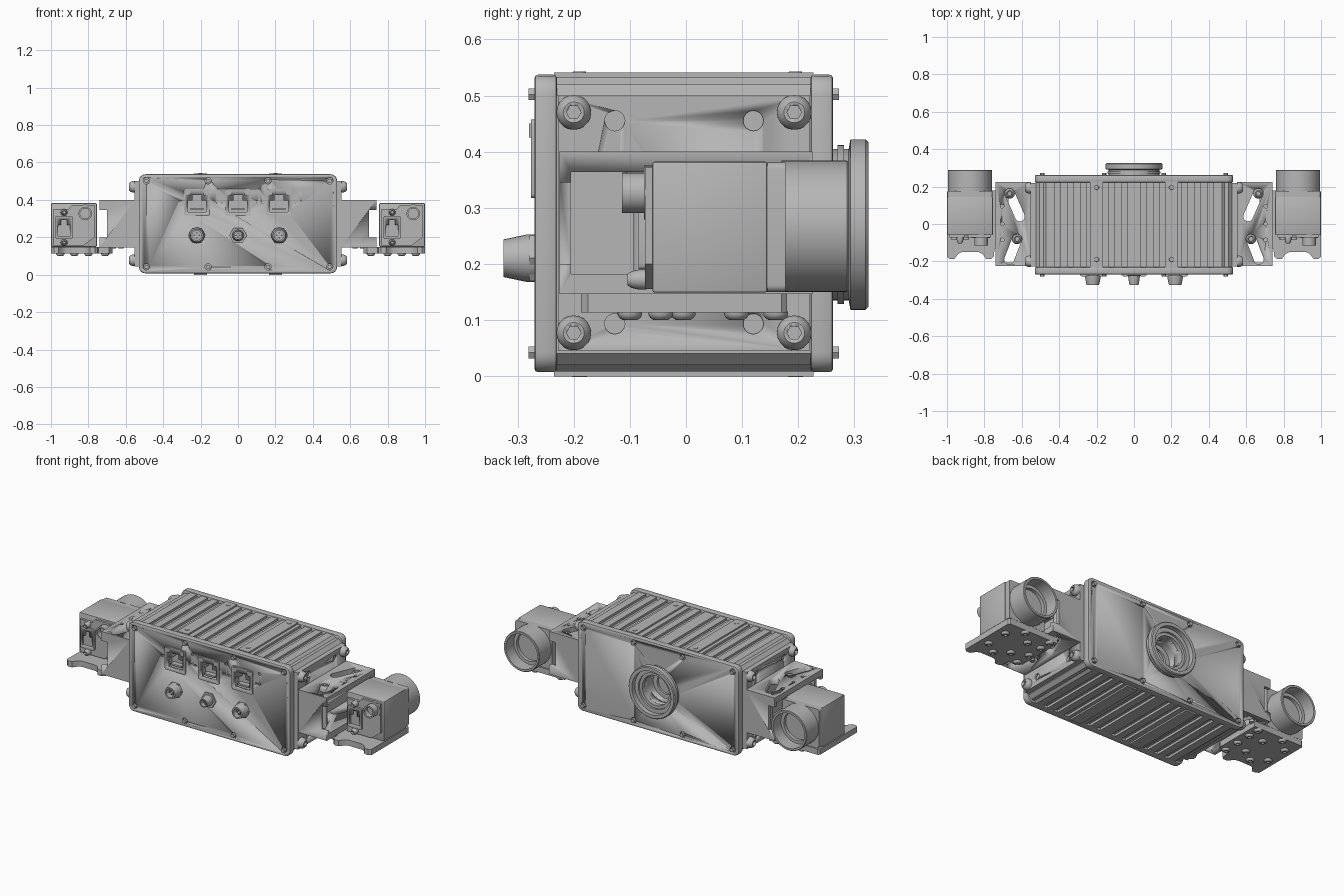
import bpy, bmesh, math
from mathutils import Vector

if "Cube" in bpy.data.objects:
    bpy.data.objects.remove(bpy.data.objects["Cube"])

grey = bpy.data.materials.new("machined grey")
grey.use_nodes = True
GREY = (0.47, 0.47, 0.47, 1)
grey.diffuse_color = GREY
grey.node_tree.nodes["Principled BSDF"].inputs["Base Color"].default_value = GREY

# Maps (u, v, along-axis) to world space
PLACE = {"x": lambda u, v, w: Vector((w, u, v)),
         "y": lambda u, v, w: Vector((u, w, v)),
         "z": lambda u, v, w: Vector((u, v, w))}


def finish(name, bm, bevel=0.0):
    bmesh.ops.remove_doubles(bm, verts=bm.verts, dist=1e-6)
    bmesh.ops.recalc_face_normals(bm, faces=bm.faces)
    mesh = bpy.data.meshes.new(name)
    bm.to_mesh(mesh)
    bm.free()
    mesh.materials.append(grey)
    ob = bpy.data.objects.new(name, mesh)
    bpy.context.collection.objects.link(ob)
    bpy.ops.object.select_all(action="DESELECT")
    bpy.context.view_layer.objects.active = ob
    ob.select_set(True)
    if bevel:
        mod = ob.modifiers.new("bevel", "BEVEL")
        mod.width, mod.segments, mod.limit_method = bevel, 2, "ANGLE"
        mod.angle_limit = math.radians(40)
        bpy.ops.object.modifier_apply(modifier="bevel")
    bpy.ops.object.shade_smooth_by_angle(angle=math.radians(32))
    return ob


def prism(name, pts, axis, a, b, bevel=0.0):
    bm = bmesh.new()
    ends = [[bm.verts.new(PLACE[axis](u, v, w)) for u, v in pts] for w in (a, b)]
    for ring in ends:
        bm.faces.new(ring)
    n = len(pts)
    for i in range(n):
        j = (i + 1) % n
        bm.faces.new((ends[0][i], ends[0][j], ends[1][j], ends[1][i]))
    return finish(name, bm, bevel)


def rect(u0, u1, v0, v1, r=0.0, steps=4):
    u0, u1 = sorted((u0, u1))
    if not r:
        return [(u0, v0), (u1, v0), (u1, v1), (u0, v1)]
    centres = ((u1 - r, v1 - r), (u0 + r, v1 - r), (u0 + r, v0 + r), (u1 - r, v0 + r))
    return [(cu + r * math.cos(t), cv + r * math.sin(t))
            for q, (cu, cv) in enumerate(centres)
            for t in [(q + k / steps) * math.pi / 2 for k in range(steps + 1)]]


def disc(u, v, r, n=24):
    return [(u + r * math.cos(2 * math.pi * k / n), v + r * math.sin(2 * math.pi * k / n))
            for k in range(n)]


def slot(p, q, r, n=8):
    t0 = math.atan2(q[1] - p[1], q[0] - p[0]) + math.pi / 2
    return [(c[0] + r * math.cos(t0 + math.pi * (h + k / n)),
             c[1] + r * math.sin(t0 + math.pi * (h + k / n)))
            for h, c in ((0, p), (1, q)) for k in range(n + 1)]


def lathe(name, profile, axis, u, v, n=40):
    # The profile runs as (radius, position along the axis)
    bm = bmesh.new()
    rings = []
    for r, w in profile:
        pts = disc(u, v, r, n) if r else [(u, v)]
        rings.append([bm.verts.new(PLACE[axis](a, b, w)) for a, b in pts])
    for lo, hi in zip(rings, rings[1:]):
        for k in range(n):
            m = (k + 1) % n
            loop = [lo[k % len(lo)], lo[m % len(lo)], hi[m % len(hi)], hi[k % len(hi)]]
            bm.faces.new(list(dict.fromkeys(loop)))
    return finish(name, bm)


def cut(ob, pts, axis, a, b):
    cutter = prism("cutter", pts, axis, a, b)
    cutter.hide_render = True
    bpy.context.view_layer.objects.active = ob
    mod = ob.modifiers.new("cut", "BOOLEAN")
    mod.operation, mod.solver, mod.object = "DIFFERENCE", "EXACT", cutter
    bpy.ops.object.modifier_apply(modifier="cut")
    bpy.data.objects.remove(cutter)


def screw(name, axis, u, v, base, top, r):
    # Domed head with a hexagonal socket
    h = top - base
    head = lathe(name, [(0, base), (r, base), (r, base + h * .4), (r * .85, base + h * .75),
                        (r * .6, top), (0, top)], axis, u, v, 20)
    cut(head, disc(u, v, r * .42, 6), axis, top - h * .5, top + h)


# Finned housing: half of the top outline, mirrored to all four quarters
MID = 0.27
half = [(0, .262)]
for g in (.05, .12, .27, .34, .41):
    if g == .27:
        half += [(.165, .262), (.165, .271), (.235, .271), (.235, .262)]
    half += [(g - .014, .262), (g - .014, .248), (g + .014, .248), (g + .014, .262)]
half += [(.47, .262), (.485, .25), (.505, .25), (.525, .23)]
upper = half + [(x, -z) for x, z in reversed(half)]
outline = upper + [(-x, z) for x, z in reversed(upper)][1:-1]
body = prism("finned_housing", [(x, z + MID) for x, z in outline], "y", -.235, .227)
cut(body, disc(0, MID, .088), "y", .16, .3)

# End plates
front = prism("front_plate", rect(-.53, .53, .007, .537, .035), "y", -.27, -.23, .006)
back = prism("back_plate", rect(-.53, .53, .007, .537, .035), "y", .222, .262, .006)
cut(back, disc(0, MID, .088), "y", .2, .3)
for x in (-.49, -.16, .16, .49):
    for z in (.042, .502):
        for plate, y in ((front, -.27), (back, .262)):
            cut(plate, disc(x, z, .017, 16), "y", y - .012, y + .012)
            prism("plate_screw", disc(x, z, .012, 6), "y", y - .011, y + .011)

# Screws on the top and bottom rails
for x in (-.2, .2):
    for y in (-.19, .195):
        for z in (0, .541):
            lathe("rail_screw", [(0, z - .002), (.014, z - .002), (.011, z + .002),
                                 (0, z + .002)], "z", x, y, 16)


def network_port(x, z, y, w, h):
    return [(x - w, z - h), (x + w, z - h), (x + w, z + h * .35), (x + w * .5, z + h * .35),
            (x + w * .5, z + h), (x - w * .5, z + h), (x - w * .5, z + h * .35),
            (x - w, z + h * .35)]


# Network ports, indicator holes and round sockets on the front
for x in (-.22, 0, .22):
    frame = prism("port_frame", rect(x - .068, x + .068, .317, .457, .008), "y", -.276, -.262)
    opening = network_port(x, .38, 0, .048, .045)
    cut(frame, opening, "y", -.3, -.25)
    cut(front, opening, "y", -.3, -.238)
    prism("port_tongue", rect(x - .035, x + .035, .347, .357), "y", -.268, -.235)
    for s in (-1, 1):
        prism("port_latch", rect(x + s * .035, x + s * .06, .425, .45), "y", -.28, -.27)
        cut(front, disc(x + s * .09, .388, .007, 10), "y", -.28, -.262)
    for z in (.39, .45):
        cut(front, disc(x + .11, z, .009, 10), "y", -.28, -.262)
    r = .031 if x == 0 else .042
    prism("socket_nut", disc(x, .21, .047, 6), "y", -.279, -.265)
    lathe("round_socket", [(0, -.26), (r, -.26), (r, -.285), (r * .8, -.325),
                           (r * .6, -.325), (r * .6, -.29), (0, -.29)], "y", x, .21, 24)
    for k in range(4):
        u, v = disc(x, .21, r * .32, 4)[k]
        prism("socket_pin", disc(u, v, .004, 8), "y", -.31, -.288)

# Central lens mount on the back
lathe("lens_mount", [(.088, .2), (.135, .25), (.135, .27), (.142, .27), (.142, .282),
                     (.135, .282), (.135, .29), (.152, .293), (.152, .32), (.147, .325),
                     (.128, .325), (.128, .297), (.105, .297), (.105, .285), (.088, .285),
                     (.088, .2)], "y", 0, MID, 56)
lathe("sensor_window", [(0, .165), (.086, .165), (.086, .185), (.06, .185), (.06, .172),
                        (0, .172)], "y", 0, MID)

for s in (-1, 1):
    # Side flange with corner screws and blind holes
    flange = prism("side_flange", rect(-.228, .22, .045, .5), "x", s * .52, s * .553)
    for y in (-.2, .193):
        for z in (.077, .47):
            screw("flange_screw", "x", y, z, s * .55, s * .583, .031)
    for y in (-.127, .12):
        for z in (.093, .455):
            cut(flange, disc(y, z, .018), "x", s * .543, s * .57)

    # Hollow bracket with angled adjustment slots in its top and floor
    arm = prism("bracket", rect(s * .55, s * .74, -.225, .225), "z", .146, .4)
    cut(arm, rect(-.205, .205, .182, .364), "x", s * .58, s * .8)
    for z0, z1 in ((.3, .45), (.1, .2)):
        cut(arm, slot((s * .665, .165), (s * .61, .04), .026), "z", z0, z1)
        cut(arm, slot((s * .625, -.08), (s * .668, -.19), .026), "z", z0, z1)
    for y in (-.085, 0, .095):
        cut(arm, disc(s * .705, y, .01, 12), "z", .35, .45)
    cut(arm, rect(s * .7, s * .8, .2, .345), "y", -.3, .3)
    for x, y in ((.665, .163), (.625, -.08)):
        screw("slot_screw", "z", s * x, y, .36, .392, .028)
        prism("slot_screw_shank", disc(s * x, y, .014, 16), "z", .14, .365)

    # Camera base plate with a scooped front edge
    feet = [(.67, .18), (.67, -.1), (.69, -.13), (.745, -.13), (.75, -.175), (.765, -.187),
            (.79, -.187), (.81, -.16), (.83, -.15), (.92, -.15), (.94, -.16), (.96, -.187),
            (.985, -.187), (1, -.175), (1, .17), (.99, .18)]
    prism("camera_base", [(s * x, y) for x, y in feet], "z", .113, .147)
    for x, y in ((.71, .16), (.71, .09), (.71, -.005), (.71, -.1), (.8, -.045), (.8, .09),
                 (.95, -.045), (.95, .09), (.875, -.1), (.875, .16)):
        screw("base_screw", "z", s * x, y, .115, .1, .022)

    # Camera body with its hollow lens tube
    cx = s * .877
    prism("camera_body", rect(cx - .122, cx + .122, .149, .382), "y", -.06, .145, .004)
    prism("camera_front_ring", rect(cx - .12, cx + .12, .15, .381, .012), "y", .143, .177)
    lathe("camera_lens", [(0, .17), (.117, .17), (.117, .287), (.114, .29), (.103, .29),
                          (.103, .215), (.085, .215), (.085, .195), (0, .195)], "y", cx, .267, 48)

    # Camera rear panel, network port and round plug
    panel = prism("camera_rear_panel", [(cx - .11, .155), (cx + .05, .155), (cx + .11, .2),
                                        (cx + .11, .372), (cx - .01, .372), (cx - .03, .35),
                                        (cx - .11, .35)], "y", -.073, -.055)
    px = cx - .053
    housing = prism("camera_port", rect(px - .045, px + .045, .19, .315, .008), "y", -.085, -.06)
    cut(housing, network_port(px, .25, 0, .032, .045), "y", -.1, -.066)
    for z in (.172, .333):
        screw("port_screw", "y", px, z, -.07, -.104, .018)
    lathe("camera_plug", [(0, -.06), (.048, -.06), (.048, -.075), (.036, -.075), (.036, -.114),
                          (.027, -.114), (.027, -.085), (0, -.085)], "y", cx + .06, .327, 24)
